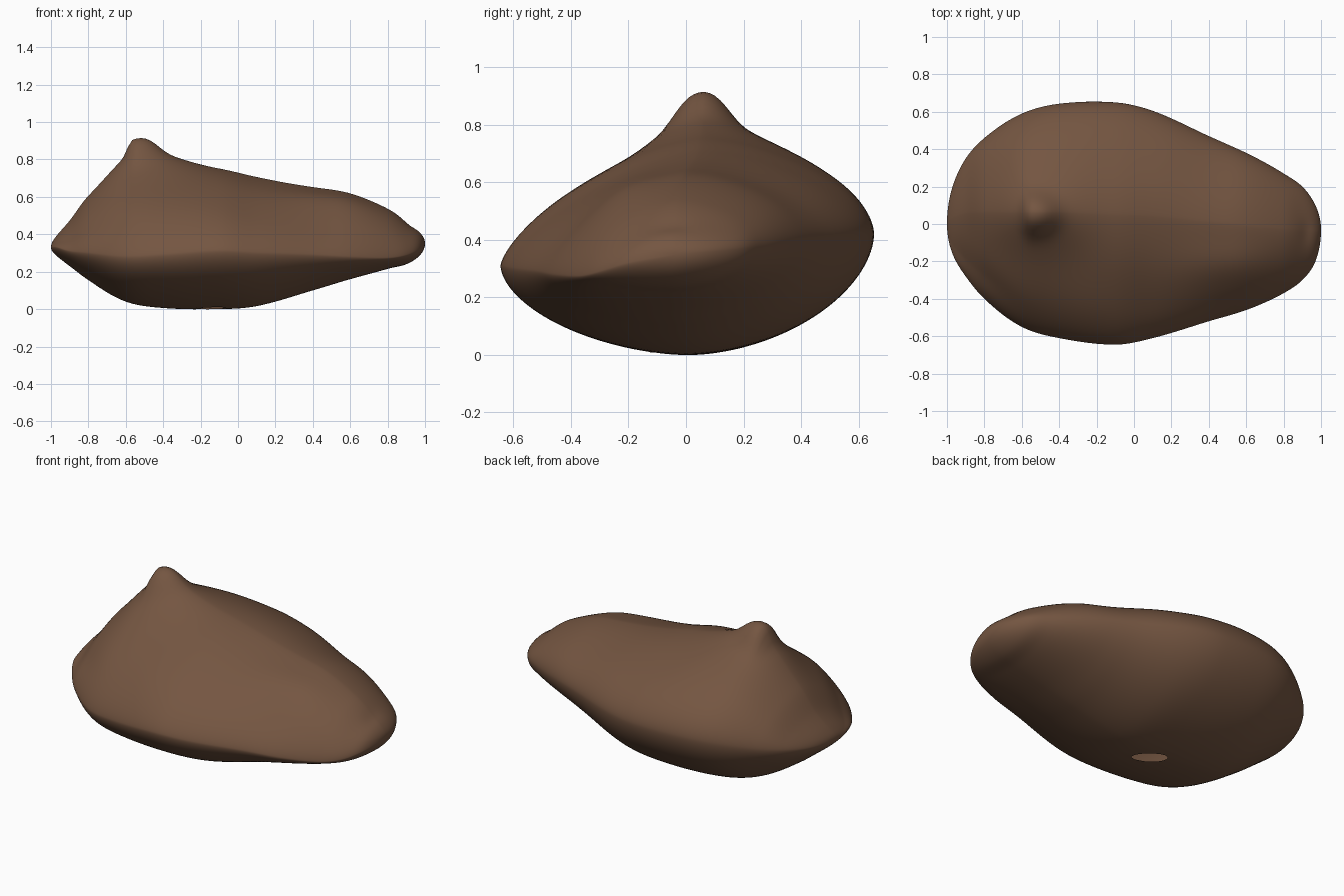
import bpy
import bmesh
import math

cube = bpy.data.objects.get("Cube")
if cube:
    bpy.data.objects.remove(cube, do_unlink=True)

# Cross-section stations: x, back edge y, front edge y, crest z, base z, front rim z, back rim z
STATIONS = [
    (-1, 0, 0, .33, .33, .33, .33),
    (-.97, .2, -.16, .39, .285, .33, .34),
    (-.9, .35, -.28, .47, .23, .31, .36),
    (-.8, .46, -.4, .6, .155, .3, .38),
    (-.6, .59, -.55, .745, .04, .28, .41),
    (-.4, .643, -.61, .77, .006, .29, .42),
    (-.1, .65, -.645, .745, 0, .31, .42),
    (.1, .605, -.61, .705, .016, .3, .42),
    (.4, .47, -.52, .65, .1, .29, .41),
    (.6, .38, -.46, .615, .16, .28, .4),
    (.8, .27, -.37, .535, .215, .275, .38),
    (.9, .2, -.3, .465, .24, .29, .37),
    (.97, .1, -.2, .41, .285, .32, .36),
    (1, -.03, -.03, .35, .35, .35, .35),
]
KEYS = [math.acos(-row[0]) for row in STATIONS]
SLICES, AROUND = 110, 144


def slope(i, col):
    lo, hi = max(i - 1, 0), min(i + 1, len(KEYS) - 1)
    return (STATIONS[hi][col] - STATIONS[lo][col]) / (KEYS[hi] - KEYS[lo])


def sample(t, col):
    """Smooth interpolation of one station column."""
    i = 0
    while i < len(KEYS) - 2 and t > KEYS[i + 1]:
        i += 1
    h = KEYS[i + 1] - KEYS[i]
    s = (t - KEYS[i]) / h
    a, b = STATIONS[i][col], STATIONS[i + 1][col]
    ease = s * s * (3 - 2 * s)
    return (a + (b - a) * ease
            + h * slope(i, col) * s * (1 - s) ** 2
            - h * slope(i + 1, col) * s * s * (1 - s))


def bell(dx, dy, wx, wy, power=1):
    return math.exp(-((dx / wx) ** 2 + (dy / wy) ** 2) ** power)


def relief(x, y):
    """Height added to the upper side: nub, its shoulder, front swelling and hollows."""
    dx, dy = x + .55, y - .055
    shoulder = .075 * bell(dx, dy, .3 if dx > 0 else .15, .18)
    nub = .075 * bell(dx, dy, .14 if dx > 0 else .05, .11, 1.5)
    along, across = (x + .8) - (y + .3), (x + .8) + (y + .3)
    groove = -.015 * bell(along, across, .35, .09)
    dent = -.008 * bell(x - .92, y + .05, .035, .07)
    swelling = .03 * bell(x - .55, y + .22, .25, .13)
    ripple = .003 * math.sin(9 * x + 5 * y) * math.sin(11 * y - 4 * x)
    return shoulder + nub + groove + dent + swelling + ripple


def ring_point(t, angle):
    x = -math.cos(t)
    back, front, crest, base, rim_f, rim_b = (sample(t, c) for c in range(1, 7))
    c, s = math.cos(angle), math.sin(angle)
    middle = (back + front) / 2
    if s > 0:
        middle += .04 * (back - front)
    edge, rim = (back, rim_b) if c > 0 else (front, rim_f)
    if s > 0:
        power = 1.75 if c > 0 else 1.45
    else:
        power = 1.8 if c > 0 else 1.75
    power += .35 * max(0, x - .5)
    y = middle + (edge - middle) * abs(c) ** (2 / power)
    lift = abs(s) ** (2 / power)
    z = rim + ((crest if s > 0 else base) - rim) * lift
    if s > 0:
        z += relief(x, y) * min(1, lift * 2)
    return x, y, z


# Shell lofted from end to end
bm = bmesh.new()
rings = []
for i in range(1, SLICES):
    t = math.pi * i / SLICES
    rings.append([bm.verts.new(ring_point(t, math.tau * j / AROUND)) for j in range(AROUND)])
for r0, r1 in zip(rings, rings[1:]):
    for j in range(AROUND):
        k = (j + 1) % AROUND
        bm.faces.new((r0[j], r0[k], r1[k], r1[j]))
for ring, row in ((rings[0], STATIONS[0]), (rings[-1], STATIONS[-1])):
    tip = bm.verts.new((row[0], row[1], row[3]))
    for j in range(AROUND):
        bm.faces.new((ring[j], ring[(j + 1) % AROUND], tip))
bmesh.ops.recalc_face_normals(bm, faces=bm.faces)

# Small oval opening in the underside, its edge pulled onto the oval
HOLE_X, HOLE_Y = -.155, -.055


def hole_radius(p):
    dx, dy = p.x - HOLE_X, p.y - HOLE_Y
    return math.hypot((dx - dy) / .14, (dx + dy) / .07)


opening = []
for f in bm.faces:
    p = f.calc_center_median()
    if p.z < .06 and hole_radius(p) < 1:
        opening.append(f)
bmesh.ops.delete(bm, geom=opening, context='FACES')
for v in bm.verts:
    if v.is_boundary:
        r = hole_radius(v.co)
        v.co.x = HOLE_X + (v.co.x - HOLE_X) / r
        v.co.y = HOLE_Y + (v.co.y - HOLE_Y) / r

mesh = bpy.data.meshes.new("stone_shell")
bm.to_mesh(mesh)
bm.free()
shell = bpy.data.objects.new("stone_shell", mesh)
bpy.context.collection.objects.link(shell)
for poly in mesh.polygons:
    poly.use_smooth = True

# Brown surface
brown = bpy.data.materials.new("earth_brown")
brown.use_nodes = True
colour = (.175, .092, .053, 1)
brown.diffuse_color = colour
shader = brown.node_tree.nodes["Principled BSDF"]
shader.inputs["Base Color"].default_value = colour
shader.inputs["Roughness"].default_value = .8
mesh.materials.append(brown)
